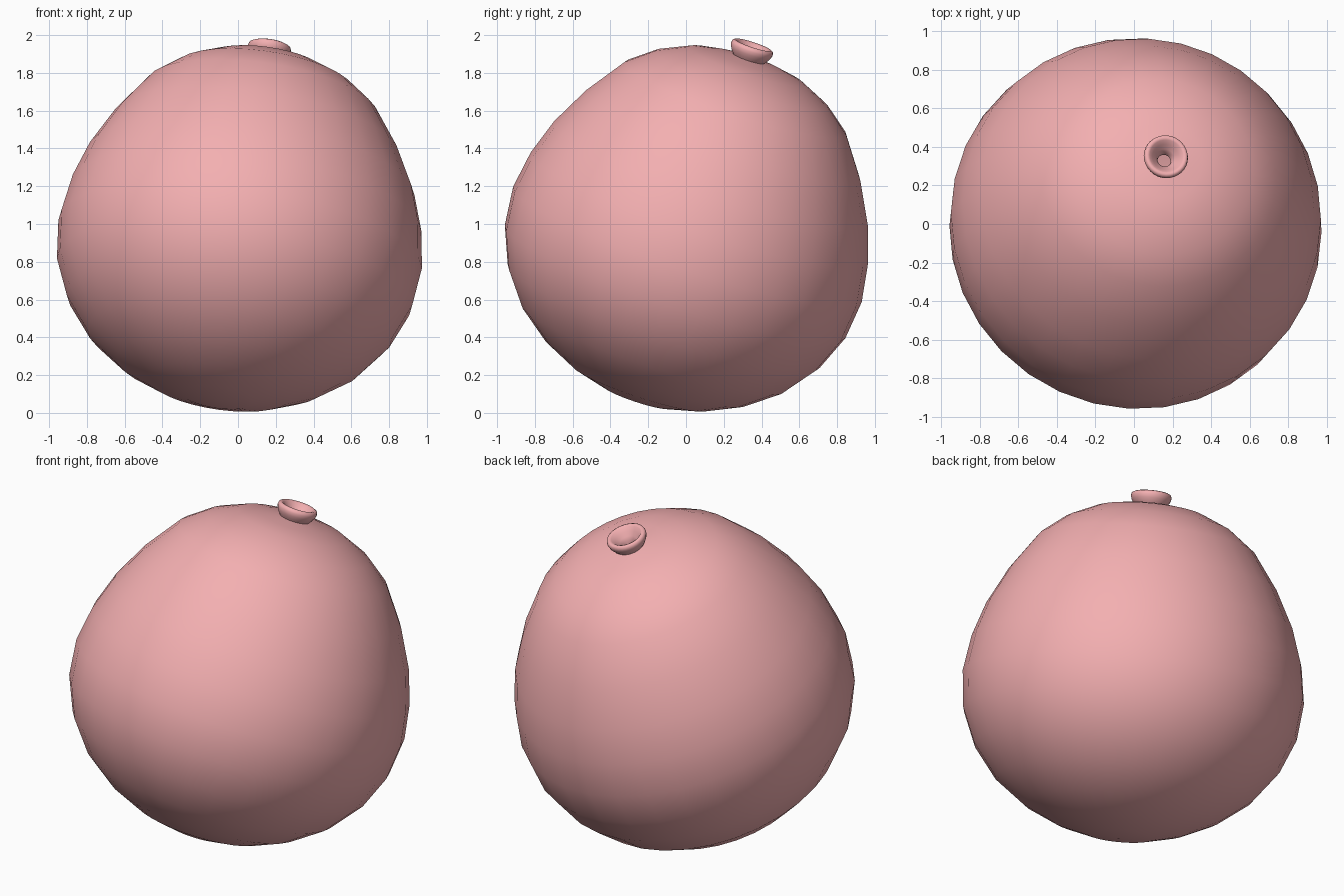
import bpy, bmesh, math
from mathutils import Vector, Matrix

if "Cube" in bpy.data.objects:
    bpy.data.objects.remove(bpy.data.objects["Cube"])

mat = bpy.data.materials.new("pink_rubber")
mat.diffuse_color = (0.9, 0.43, 0.44, 1)
mat.use_nodes = True
mat.node_tree.nodes["Principled BSDF"].inputs["Base Color"].default_value = mat.diffuse_color

# tilted axis shared by both parts
AXIS = Vector((0.14, 0.31, 0.94)).normalized()
POSE = Matrix.Translation((0.017, 0.02, 0.93)) @ AXIS.to_track_quat('Z', 'Y').to_matrix().to_4x4()


def lathe(name, profile, segments):
    """Spin (radius, height) points about the tilted axis."""
    bm = bmesh.new()
    rings = []
    for r, h in profile:
        if r == 0:
            rings.append([bm.verts.new((0, 0, h))] * segments)
        else:
            rings.append([bm.verts.new((r * math.cos(2 * math.pi * i / segments),
                                        r * math.sin(2 * math.pi * i / segments), h))
                          for i in range(segments)])
    for a, b in zip(rings, rings[1:]):
        for i in range(segments):
            j = (i + 1) % segments
            quad = [a[i], a[j], b[j], b[i]]
            bm.faces.new(list(dict.fromkeys(quad)))
    bm.transform(POSE)
    mesh = bpy.data.meshes.new(name)
    bm.to_mesh(mesh)
    bm.free()
    mesh.shade_smooth()
    mesh.materials.append(mat)
    obj = bpy.data.objects.new(name, mesh)
    bpy.context.collection.objects.link(obj)
    return obj


# rounded body, fuller below and narrowing toward the mouth
lathe("body", [(0, -0.918), (0.19, -0.9), (0.38, -0.845), (0.56, -0.757),
               (0.735, -0.622), (0.87, -0.445), (0.95, -0.25), (0.972, -0.04),
               (0.94, 0.165), (0.875, 0.36), (0.765, 0.572), (0.618, 0.78),
               (0.48, 0.89), (0.32, 0.966), (0.2, 0.993), (0.085, 1.006)], 32)

# flared mouth ring with a funnel opening into the body
lathe("mouth", [(0.085, 1.004), (0.098, 1.02), (0.11, 1.04), (0.116, 1.06),
                (0.112, 1.077), (0.1, 1.083), (0.087, 1.077), (0.07, 1.055),
                (0.05, 1.035), (0.038, 1.015), (0.034, 0.99)], 32)
